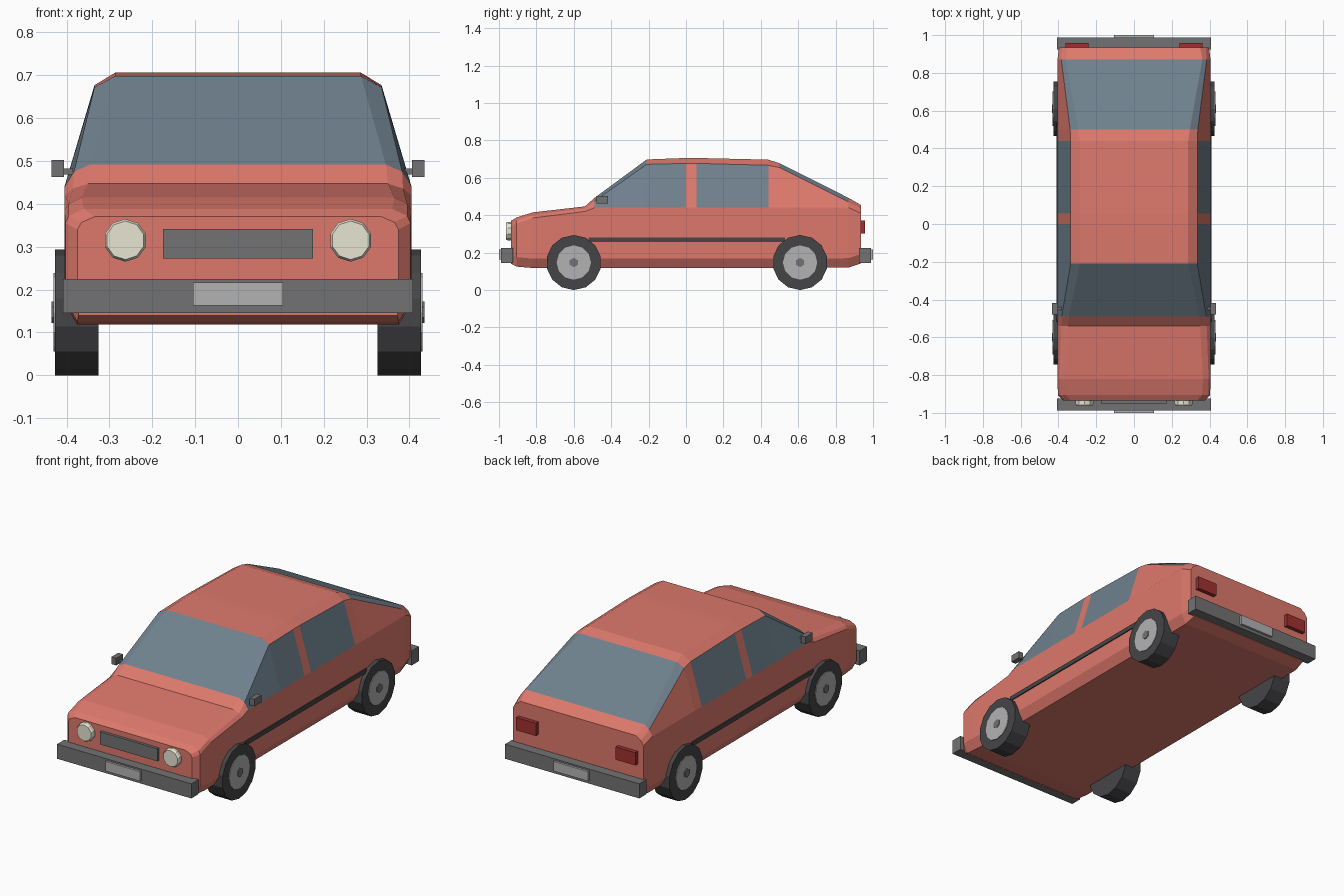
import bpy, bmesh, math

if "Cube" in bpy.data.objects:
    bpy.data.objects.remove(bpy.data.objects["Cube"])


def material(name, rgb):
    m = bpy.data.materials.new(name)
    m.diffuse_color = (*rgb, 1)
    m.use_nodes = True
    m.node_tree.nodes["Principled BSDF"].inputs["Base Color"].default_value = m.diffuse_color
    return m


RED = material("red_paint", (0.73, 0.19, 0.15))
GLASS = material("tinted_glass", (0.16, 0.22, 0.27))
BLACK = material("black_rubber", (0.06, 0.06, 0.065))
GREY = material("grey_trim", (0.17, 0.17, 0.175))
SILVER = material("silver", (0.45, 0.45, 0.45))
CREAM = material("lamp_cream", (0.8, 0.78, 0.65))
TAIL = material("tail_red", (0.35, 0.03, 0.03))


def finish(name, bm, *mats):
    bmesh.ops.recalc_face_normals(bm, faces=bm.faces)
    mesh = bpy.data.meshes.new(name)
    bm.to_mesh(mesh)
    bm.free()
    for m in mats:
        mesh.materials.append(m)
    ob = bpy.data.objects.new(name, mesh)
    bpy.context.collection.objects.link(ob)
    return ob


def box(name, x, y, z, mat):
    bm = bmesh.new()
    bmesh.ops.create_cube(bm, size=1)
    for v in bm.verts:
        for i, (a, b) in enumerate((x, y, z)):
            v.co[i] = (a + b) / 2 + v.co[i] * (b - a)
    return finish(name, bm, mat)


def lathe(name, rings, sides, centre, axis, mat):
    """Stack of (offset, radius) rings along axis 'x' or 'y', capped at both ends."""
    bm = bmesh.new()
    loops = []
    for d, r in rings:
        loop = []
        for k in range(sides):
            a = 2 * math.pi * k / sides
            s, c = r * math.sin(a), r * math.cos(a)
            p = (d, s, c) if axis == "x" else (s, d, c)
            loop.append(bm.verts.new([p[i] + centre[i] for i in range(3)]))
        loops.append(loop)
    for a, b in zip(loops, loops[1:]):
        for k in range(sides):
            n = (k + 1) % sides
            bm.faces.new((a[k], a[n], b[n], b[k]))
    bm.faces.new(loops[0])
    bm.faces.new(loops[-1])
    return finish(name, bm, mat)


# Body: lofted cross-sections
# y, floor x, floor z, side x, belt z, shoulder x, shoulder z, top x, top z
stations = [
    (-0.935, 0.372, 0.14, 0.375, 0.34, 0.365, 0.357, 0.335, 0.37),
    (-0.905, 0.375, 0.125, 0.403, 0.355, 0.395, 0.372, 0.36, 0.388),
    (-0.82, 0.375, 0.118, 0.405, 0.385, 0.395, 0.40, 0.365, 0.415),
    (-0.54, 0.375, 0.118, 0.405, 0.42, 0.385, 0.436, 0.35, 0.447),
    (-0.49, 0.375, 0.118, 0.405, 0.44, 0.383, 0.475, 0.345, 0.492),
    (-0.21, 0.375, 0.118, 0.405, 0.44, 0.335, 0.672, 0.287, 0.698),
    (0.00, 0.375, 0.118, 0.405, 0.44, 0.335, 0.677, 0.287, 0.706),
    (0.055, 0.375, 0.118, 0.405, 0.44, 0.335, 0.677, 0.287, 0.706),
    (0.44, 0.375, 0.118, 0.405, 0.44, 0.335, 0.667, 0.287, 0.697),
    (0.50, 0.375, 0.118, 0.405, 0.44, 0.338, 0.655, 0.295, 0.678),
    (0.87, 0.375, 0.12, 0.405, 0.44, 0.385, 0.47, 0.362, 0.492),
    (0.935, 0.37, 0.142, 0.397, 0.41, 0.38, 0.435, 0.35, 0.455),
]
bm = bmesh.new()
rings = []
for y, xf, zf, xs, zb, xh, zh, xt, zt in stations:
    half = [(xf, zf), (xs, zf + 0.05), (xs, zb), (xh, zh), (xt, zt)]
    ring = half + [(-x, z) for x, z in reversed(half)]
    rings.append([bm.verts.new((x, y, z)) for x, z in ring])
glass = {4: (2, 3, 4, 5, 6), 5: (2, 6), 7: (2, 6), 9: (3, 4, 5)}
for i, (a, b) in enumerate(zip(rings, rings[1:])):
    for j in range(10):
        n = (j + 1) % 10
        f = bm.faces.new((a[j], a[n], b[n], b[j]))
        f.material_index = 1 if j in glass.get(i, ()) else 0
bm.faces.new(rings[0])
bm.faces.new(rings[-1])
finish("car_body", bm, RED, GLASS)

# Bumpers and plates
for end, s in (("front", -1), ("rear", 1)):
    span = lambda a, b: tuple(sorted((s * a, s * b)))
    box(end + "_bumper", (-0.408, 0.408), span(0.925, 0.988), (0.145, 0.225), GREY)
    box(end + "_plate", (-0.105, 0.105), span(0.98, 1.0), (0.163, 0.216), SILVER)

# Grille
box("grille", (-0.175, 0.175), (-0.95, -0.925), (0.272, 0.341), GREY)

# Paired parts on both sides
for side, s in (("left", 1), ("right", -1)):
    span = lambda a, b: tuple(sorted((s * a, s * b)))
    lathe(side + "_headlight", [(-0.962, 0.045), (-0.952, 0.05), (-0.925, 0.05)],
          10, (s * 0.263, 0, 0.315), "y", CREAM)
    box(side + "_tail_light", span(0.242, 0.362), (0.925, 0.957), (0.302, 0.372), TAIL)
    box(side + "_mirror", span(0.406, 0.435), (-0.478, -0.418), (0.463, 0.502), GREY)
    box(side + "_mirror_arm", span(0.385, 0.41), (-0.455, -0.44), (0.468, 0.482), GREY)
    box(side + "_trim_strip", span(0.395, 0.411), (-0.52, 0.53), (0.256, 0.28), BLACK)
    # Wheels
    for end, y in (("front", -0.6), ("rear", 0.61)):
        c = (0, y, 0.147)
        name = f"{end}_{side}_"
        lathe(name + "tyre", [(s * 0.325, 0.147), (s * 0.427, 0.147)], 14, c, "x", BLACK)
        lathe(name + "wheel_disc", [(s * 0.40, 0.092), (s * 0.431, 0.092)], 12, c, "x", SILVER)
        lathe(name + "hub_cap", [(s * 0.42, 0.025), (s * 0.435, 0.025)], 6, c, "x", GREY)
